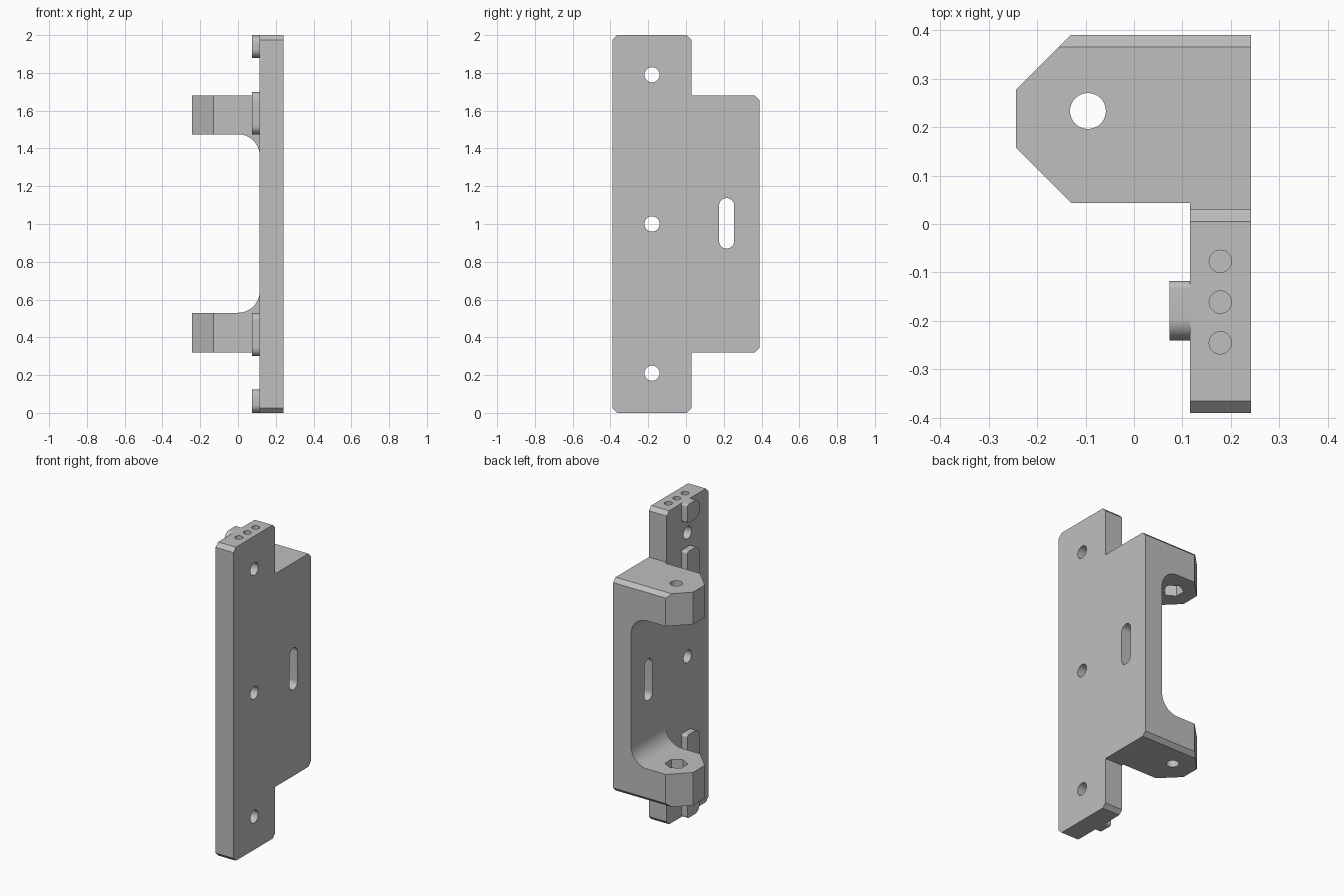
import bpy, bmesh
from math import sin, cos, pi
from mathutils import Vector

old = bpy.data.objects.get("Cube")
if old:
    bpy.data.objects.remove(old, do_unlink=True)

grey = bpy.data.materials.new("plain grey")
grey.use_nodes = True
colour = (0.52, 0.52, 0.52, 1)
grey.diffuse_color = colour
grey.node_tree.nodes["Principled BSDF"].inputs["Base Color"].default_value = colour


def soften(corners, seg):
    """Round (or chamfer, seg=1) right-angled corners given as (a, b, radius)."""
    out = []
    n = len(corners)
    for i, (a, b, r) in enumerate(corners):
        p = Vector((a, b))
        if r == 0:
            out.append(p)
            continue
        u = (Vector(corners[i - 1][:2]) - p).normalized()
        v = (Vector(corners[(i + 1) % n][:2]) - p).normalized()
        c = p + r * (u + v)
        for k in range(seg + 1):
            t = k / seg * pi / 2
            out.append(c - r * (v * cos(t) + u * sin(t)))
    return out


def box(a0, a1, b0, b1, radii=(0, 0, 0, 0), seg=12):
    return soften(list(zip((a0, a1, a1, a0), (b0, b0, b1, b1), radii)), seg)


def ring(a, b, r, n=40, start=0):
    return [(a + r * cos(start + 2 * pi * k / n), b + r * sin(start + 2 * pi * k / n))
            for k in range(n)]


def prism(name, outline, axis, lo, hi):
    """Extrude a flat outline along the given axis."""
    place = {"X": lambda a, b, h: (h, a, b),
             "Y": lambda a, b, h: (a, h, b),
             "Z": lambda a, b, h: (a, b, h)}[axis]
    bm = bmesh.new()
    low = [bm.verts.new(place(a, b, lo)) for a, b in outline]
    high = [bm.verts.new(place(a, b, hi)) for a, b in outline]
    bm.faces.new(low)
    bm.faces.new(high)
    n = len(low)
    for i in range(n):
        j = (i + 1) % n
        bm.faces.new((low[i], low[j], high[j], high[i]))
    bmesh.ops.recalc_face_normals(bm, faces=bm.faces)
    mesh = bpy.data.meshes.new(name)
    bm.to_mesh(mesh)
    bm.free()
    mesh.materials.append(grey)
    obj = bpy.data.objects.new(name, mesh)
    bpy.context.collection.objects.link(obj)
    return obj


def activate(obj):
    bpy.ops.object.select_all(action="DESELECT")
    obj.select_set(True)
    bpy.context.view_layer.objects.active = obj


def cut(target, outline, axis, lo, hi):
    cutter = prism("cutter", outline, axis, lo, hi)
    activate(target)
    mod = target.modifiers.new("cut", "BOOLEAN")
    mod.operation = "DIFFERENCE"
    mod.solver = "EXACT"
    mod.object = cutter
    bpy.ops.object.modifier_apply(modifier=mod.name)
    bpy.data.objects.remove(cutter, do_unlink=True)


# Side silhouette with chamfered outer corners
ch = 0.025
side = soften([(-0.39, 0, ch), (0.03, 0, ch), (0.03, 0.32, 0), (0.39, 0.32, ch),
               (0.39, 1.68, ch), (0.03, 1.68, 0), (0.03, 2, ch), (-0.39, 2, ch)], 1)
bracket = prism("bracket", side, "X", -0.243, 0.241)

# Leave a thin plate in front, and two lugs joined to it by fillets behind
cut(bracket, box(-1, 0.115, -1, 3), "Y", -1, 0.043)
cut(bracket, box(-1, 0.115, 0.53, 1.475, (0, 0.115, 0.115, 0)), "Y", -0.2, 1)

# Clipped lug corners
for y, d in ((0.157, -1), (0.277, 1)):
    corner = [(-0.243 - 0.1, y - 0.1 * d), (-0.243 + 0.3, y + 0.3 * d),
              (-0.343, y + 0.3 * d)]
    cut(bracket, corner, "Z", -1, 3)

# Lug pin holes and hexagonal nut pockets on the inner faces
cut(bracket, ring(-0.095, 0.233, 0.037), "Z", -1, 3)
cut(bracket, ring(-0.095, 0.233, 0.066, 6, pi / 6), "Z", 0.45, 1.555)

# Plate screw holes and slot
for z in (0.21, 1.0, 1.79):
    cut(bracket, ring(-0.18, z, 0.04), "X", 0, 1)
cut(bracket, box(0.175, 0.255, 0.87, 1.137, (0.0399,) * 4), "X", 0, 1)

# Blind holes in the top end
for y in (-0.077, -0.161, -0.245):
    cut(bracket, ring(0.178, y, 0.023), "Z", 1.88, 3)

# Locating tabs on the inner face of the plate
parts = [bracket]
big, small = 0.045, 0.015
for name, z0, z1 in (("bottom_tab", 0, 0.125), ("lower_tab", 0.30, 0.53),
                     ("upper_tab", 1.475, 1.70), ("top_tab", 1.88, 2)):
    outline = box(-0.24, -0.118, z0, z1, (big, small, small, big))
    parts.append(prism(name, outline, "X", 0.073, 0.116))

for obj in parts:
    activate(obj)
    bpy.ops.object.shade_smooth_by_angle(angle=pi / 6)
